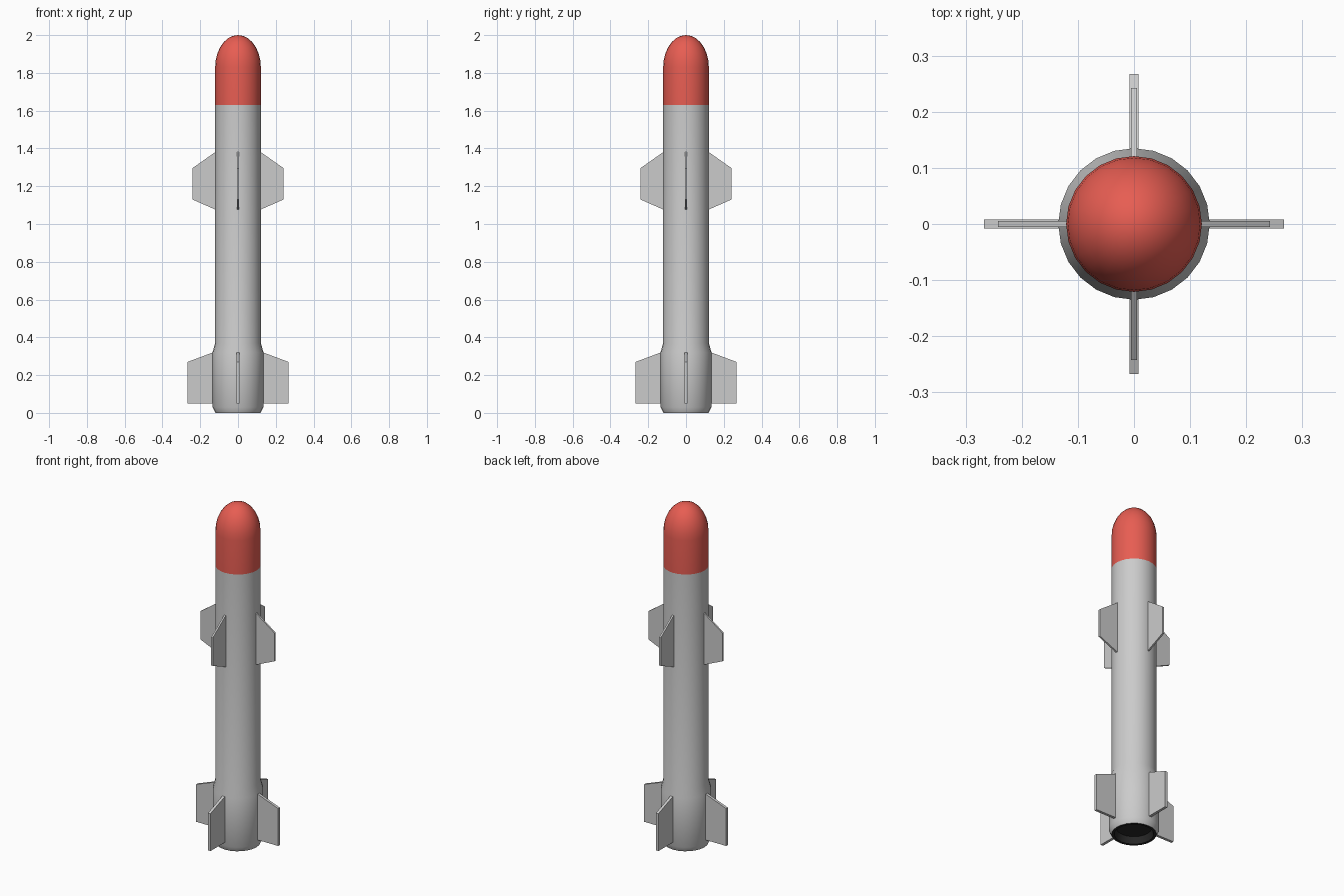
import bpy, bmesh, math

if "Cube" in bpy.data.objects:
    bpy.data.objects.remove(bpy.data.objects["Cube"])

SIDES = 24


def material(name, rgb):
    m = bpy.data.materials.new(name)
    m.diffuse_color = (*rgb, 1)
    m.use_nodes = True
    m.node_tree.nodes["Principled BSDF"].inputs["Base Color"].default_value = m.diffuse_color
    return m


def finish(name, bm, mat=None, smooth=None):
    bmesh.ops.recalc_face_normals(bm, faces=bm.faces)
    me = bpy.data.meshes.new(name)
    bm.to_mesh(me)
    bm.free()
    ob = bpy.data.objects.new(name, me)
    bpy.context.collection.objects.link(ob)
    if mat:
        me.materials.append(mat)
    if smooth:
        bpy.ops.object.select_all(action='DESELECT')
        ob.select_set(True)
        bpy.context.view_layer.objects.active = ob
        bpy.ops.object.shade_smooth_by_angle(angle=math.radians(smooth))
    return ob


def lathe(name, profile, mat=None, flip=False):
    """Revolve (radius, z) points about the z axis."""
    bm = bmesh.new()
    verts = [bm.verts.new((r, 0, z)) for r, z in profile]
    edges = [bm.edges.new(p) for p in zip(verts, verts[1:])]
    bmesh.ops.spin(bm, geom=verts + edges, cent=(0, 0, 0), axis=(0, 0, 1),
                   angle=math.tau, steps=SIDES, use_merge=False)
    bmesh.ops.remove_doubles(bm, verts=bm.verts, dist=1e-4)
    ob = finish(name, bm, mat, 35)
    if flip:
        ob.data.flip_normals()
    return ob


def fin(name, outline, thickness, turn):
    """Extrude an (x, z) outline into a flat fin, turned about z."""
    bm = bmesh.new()
    face = bm.faces.new([bm.verts.new((x, -thickness / 2, z)) for x, z in outline])
    ext = bmesh.ops.extrude_face_region(bm, geom=[face])
    for v in ext['geom']:
        if isinstance(v, bmesh.types.BMVert):
            v.co.y += thickness
    finish(name, bm).rotation_euler.z = turn


red = material("red", (0.8, 0.11, 0.085))
black = material("black", (0.02, 0.02, 0.02))

# Body tube with wider tail section
lathe("body", [(0.12, 0), (0.135, 0.03), (0.135, 0.32), (0.121, 0.37), (0.121, 1.63)])

# Rounded nose
dome = [(0.121 * math.cos(a), 1.83 + 0.17 * math.sin(a))
        for a in (math.pi / 2 * i / 7 for i in range(8))]
dome[-1] = (0, 2.0)
lathe("nose_cone", [(0.121, 1.63)] + dome, red)

# Recessed exhaust nozzle, facing down
lathe("exhaust_nozzle", [(0.12, 0), (0.105, 0), (0.095, 0.04), (0, 0.04)], black, flip=False)

# Four middle and four tail fins
for i in range(4):
    turn = i * math.pi / 2
    fin(f"middle_fin_{i + 1}", [(0.11, 1.072), (0.242, 1.13), (0.242, 1.295), (0.11, 1.388)],
        0.01, turn)
    fin(f"tail_fin_{i + 1}", [(0.12, 0.05), (0.267, 0.05), (0.267, 0.27), (0.12, 0.325)],
        0.016, turn)

# Exhaust faces must look downward
nozzle = bpy.data.objects["exhaust_nozzle"]
if max(nozzle.data.polygons, key=lambda p: p.center.z).normal.z > 0:
    nozzle.data.flip_normals()
